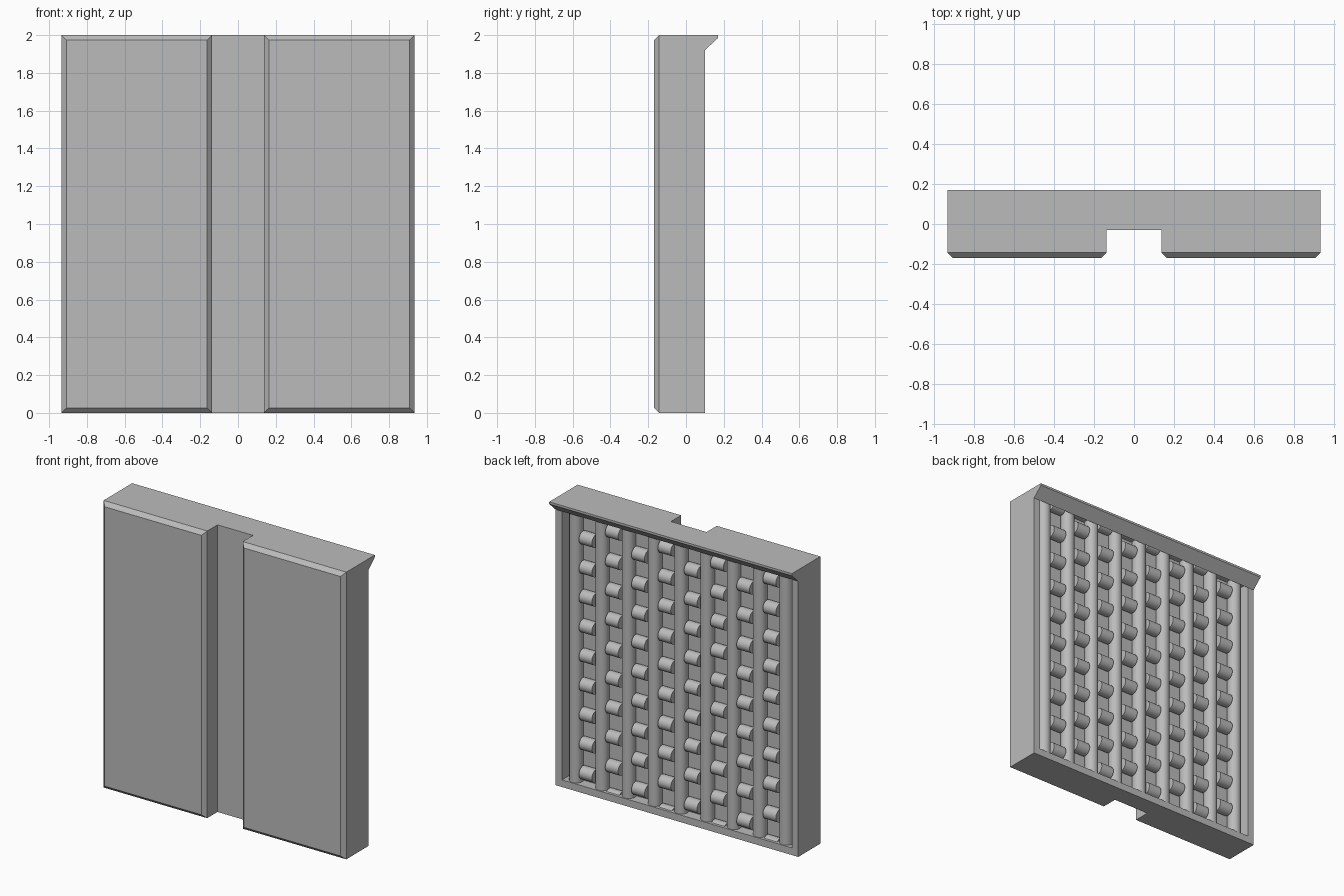
import bpy, bmesh, math
from mathutils import Matrix, Vector

cube = bpy.data.objects.get("Cube")
if cube:
    bpy.data.objects.remove(cube, do_unlink=True)

HALF_W, HEIGHT = 0.935, 2.0
FRONT, BACK = -0.17, 0.10
CHANNEL_HALF, CHANNEL_Y = 0.137, -0.03
CHAMFER, RIM, FLOOR_Y = 0.027, 0.05, 0.025
PITCH, RADIUS, ROD_Y = 0.2025, 0.045, 0.05

grey = bpy.data.materials.new("plain_grey")
grey.use_nodes = True
colour = (0.5, 0.5, 0.5, 1)
grey.diffuse_color = colour
grey.node_tree.nodes["Principled BSDF"].inputs["Base Color"].default_value = colour


def finish(name, bm, smooth=False):
    bmesh.ops.recalc_face_normals(bm, faces=bm.faces)
    mesh = bpy.data.meshes.new(name)
    bm.to_mesh(mesh)
    bm.free()
    obj = bpy.data.objects.new(name, mesh)
    bpy.context.collection.objects.link(obj)
    mesh.materials.append(grey)
    if smooth:
        bpy.ops.object.select_all(action="DESELECT")
        obj.select_set(True)
        bpy.context.view_layer.objects.active = obj
        bpy.ops.object.shade_smooth_by_angle(angle=math.radians(35))
    return obj


def prism(points, direction):
    """Extrude a closed outline along a direction."""
    bm = bmesh.new()
    face = bm.faces.new([bm.verts.new(p) for p in points])
    new = bmesh.ops.extrude_face_region(bm, geom=[face])["geom"]
    verts = [g for g in new if isinstance(g, bmesh.types.BMVert)]
    bmesh.ops.translate(bm, verts=verts, vec=direction)
    bmesh.ops.recalc_face_normals(bm, faces=bm.faces)
    return bm


def add_rod(bm, centre, length, axis):
    turn = Matrix.Rotation(math.pi / 2, 4, "Y") if axis == "X" else Matrix()
    bmesh.ops.create_cone(bm, cap_ends=True, segments=32, radius1=RADIUS,
                          radius2=RADIUS, depth=length,
                          matrix=Matrix.Translation(centre) @ turn)


# Panel body: channelled plan outline, raised to full height
half = [(CHANNEL_HALF, CHANNEL_Y), (CHANNEL_HALF, FRONT), (HALF_W, FRONT), (HALF_W, BACK)]
outline = half + [(-x, y) for x, y in reversed(half)]
body = prism([(x, y, 0) for x, y in outline], (0, 0, HEIGHT))

# Chamfer around both front panels
front_edges = [e for e in body.edges if all(abs(v.co.y - FRONT) < 1e-4 for v in e.verts)]
bmesh.ops.bevel(body, geom=front_edges, offset=CHAMFER, segments=1,
                affect="EDGES", clamp_overlap=True)

# Recess in the back, leaving a rim
back = [f for f in body.faces if all(abs(v.co.y - BACK) < 1e-4 for v in f.verts)]
bmesh.ops.inset_region(body, faces=back, thickness=RIM, use_even_offset=True)
bmesh.ops.inset_region(body, faces=back, thickness=0, depth=0)
for v in back[0].verts:
    v.co.y = FLOOR_Y
finish("panel_body", body)

# Sloped lip along the top of the back
lip_section = [(BACK, 1.92), (0.17, 1.985), (0.17, HEIGHT), (BACK, HEIGHT)]
finish("top_lip", prism([(-HALF_W, y, z) for y, z in lip_section], (2 * HALF_W, 0, 0)))

# Upright rods in the recess
rods = bmesh.new()
for i in range(-4, 5):
    add_rod(rods, (i * PITCH, ROD_Y, HEIGHT / 2), 1.94, "Z")
finish("upright_rods", rods, smooth=True)

# Staggered short cross pegs between the rods, trimmed inside the rim
pegs = bmesh.new()
ROW = 0.2045
for col in range(8):
    x = (3.5 - col) * PITCH
    start = 0.119 if col % 2 == 0 else 0.0175
    for row in range(10):
        add_rod(pegs, (x, ROD_Y, start + row * ROW), 0.1, "X")
for z, side in ((0.01, -1), (HEIGHT - 0.01, 1)):
    bmesh.ops.bisect_plane(pegs, geom=pegs.verts[:] + pegs.edges[:] + pegs.faces[:],
                           plane_co=Vector((0, 0, z)), plane_no=Vector((0, 0, side)),
                           clear_outer=True)
finish("cross_pegs", pegs, smooth=True)
